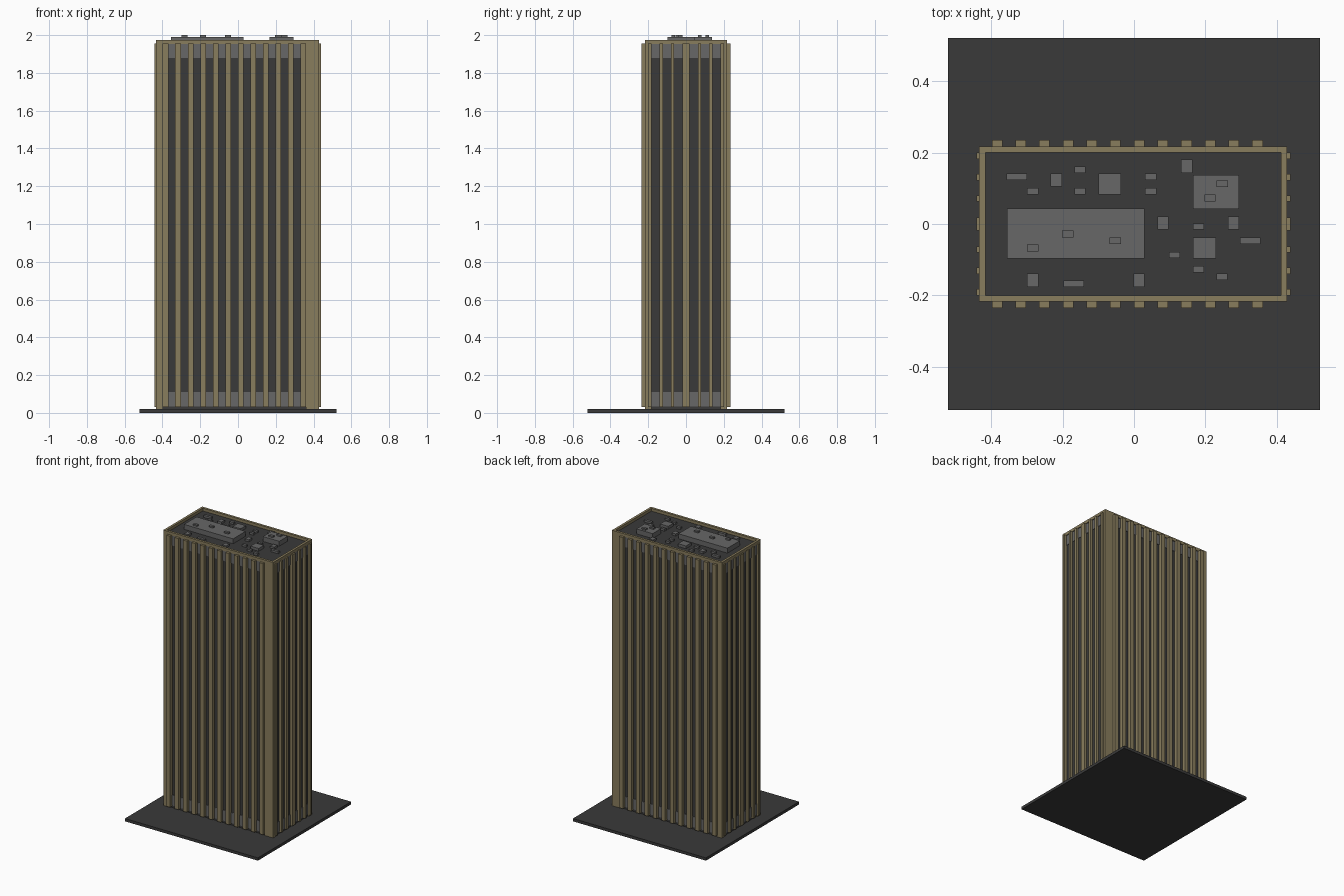
import bpy, bmesh
from mathutils import Matrix, Vector

if "Cube" in bpy.data.objects:
    bpy.data.objects.remove(bpy.data.objects["Cube"])


def material(name, rgb):
    m = bpy.data.materials.new(name)
    m.diffuse_color = (*rgb, 1)
    m.use_nodes = True
    m.node_tree.nodes["Principled BSDF"].inputs["Base Color"].default_value = m.diffuse_color
    return m


TAN = material("tan_stone", (0.25, 0.205, 0.11))
DARK = material("dark_glass", (0.042, 0.042, 0.042))
GREY = material("grey_metal", (0.135, 0.135, 0.135))


def boxes(name, mat, items):
    """One object from boxes given as (x0, x1, y0, y1, z0, z1)."""
    bm = bmesh.new()
    for x0, x1, y0, y1, z0, z1 in items:
        mid = Vector((x0 + x1, y0 + y1, z0 + z1)) / 2
        size = Matrix.Diagonal((x1 - x0, y1 - y0, z1 - z0, 1))
        bmesh.ops.create_cube(bm, size=1, matrix=Matrix.Translation(mid) @ size)
    me = bpy.data.meshes.new(name)
    bm.to_mesh(me)
    bm.free()
    me.materials.append(mat)
    ob = bpy.data.objects.new(name, me)
    bpy.context.collection.objects.link(ob)
    return ob


def block(cx, cy, sx, sy, z0, z1):
    return (cx - sx / 2, cx + sx / 2, cy - sy / 2, cy + sy / 2, z0, z1)


# Main dimensions
XL, XR, Y = -0.434, 0.429, 0.218
ROOF, TOP = 1.955, 1.975
IN = 0.008

# Ground plate
boxes("ground_plate", DARK, [(-0.522, 0.522, -0.522, 0.522, 0, 0.02)])

# Glass core with roof deck, grey bands at top and bottom
boxes("glass_core", DARK, [(XL + IN, XR - IN, -Y + IN, Y - IN, 0.02, ROOF)])
E = IN - 0.003
boxes("spandrel_bands", GREY, [(XL + E, XR - E, -Y + E, Y - E, a, b)
                               for a, b in ((0.035, 0.11), (1.88, ROOF - 0.003))])

# Solid corner piers
boxes("corner_piers", TAN, [(x0, x1, y0, y1, 0.02, ROOF - 0.001)
                            for x0, x1 in ((XL, -0.397), (0.361, XR))
                            for y0, y1 in ((-Y, -0.183), (0.183, Y))])

# Vertical fins on the long sides
fins = []
for i in range(12):
    x = -0.384 + i * 0.0664
    fins.append((x - 0.0148, x + 0.0148, -0.235, -Y + 0.01, 0.03, ROOF))
    fins.append((x - 0.0148, x + 0.0148, Y - 0.01, 0.235, 0.03, ROOF))
boxes("long_side_fins", TAN, fins)

# Vertical fins on the short sides, wider in the middle
fins = []
for y, w in ((0, 0.036), (0.0715, 0.018), (0.131, 0.018), (0.191, 0.018)):
    for s in ((1, -1) if y else (1,)):
        fins.append((-0.442, XL + 0.01, s * y - w / 2, s * y + w / 2, 0.03, ROOF))
        fins.append((XR - 0.01, 0.439, s * y - w / 2, s * y + w / 2, 0.03, ROOF))
boxes("short_side_fins", TAN, fins)

# Parapet rim
T = 0.017
boxes("parapet", TAN, [(XL, XR, -Y, -Y + T, ROOF - 0.002, TOP),
                       (XL, XR, Y - T, Y, ROOF - 0.002, TOP),
                       (XL, XL + T, -Y + T, Y - T, ROOF - 0.002, TOP),
                       (XR - T, XR, -Y + T, Y - T, ROOF - 0.002, TOP)])

# Large plant rooms and the vents on them
boxes("plant_rooms", GREY, [block(-0.163, -0.027, 0.385, 0.14, ROOF, 1.99),
                            block(0.23, 0.09, 0.128, 0.095, ROOF, 1.99)])
boxes("plant_room_vents", GREY, [block(x, y, 0.032, 0.019, 1.99, 2.0) for x, y in (
    (-0.284, -0.067), (-0.186, -0.028), (-0.053, -0.047), (0.247, 0.113), (0.213, 0.073))])

# Medium roof units
boxes("roof_units", GREY, [block(-0.068, 0.112, 0.062, 0.059, ROOF, 1.975),
                           block(0.198, -0.067, 0.064, 0.059, ROOF, 1.975)])

# Small roof vents, grouped by footprint
groups = {
    (0.031, 0.018): ((-0.284, 0.092), (-0.151, 0.152), (-0.151, 0.092), (0.047, 0.133),
                     (0.047, 0.092), (0.181, -0.007), (0.114, -0.087), (0.181, -0.127),
                     (0.247, -0.148)),
    (0.031, 0.037): ((-0.218, 0.123), (0.148, 0.162), (0.081, 0.003), (0.279, 0.003),
                     (0.014, -0.158), (-0.284, -0.158)),
    (0.058, 0.018): ((-0.329, 0.133), (0.326, -0.047), (-0.169, -0.168)),
}
boxes("small_roof_vents", GREY, [block(x, y, sx, sy, ROOF, 1.97)
                                 for (sx, sy), pts in groups.items() for x, y in pts])
